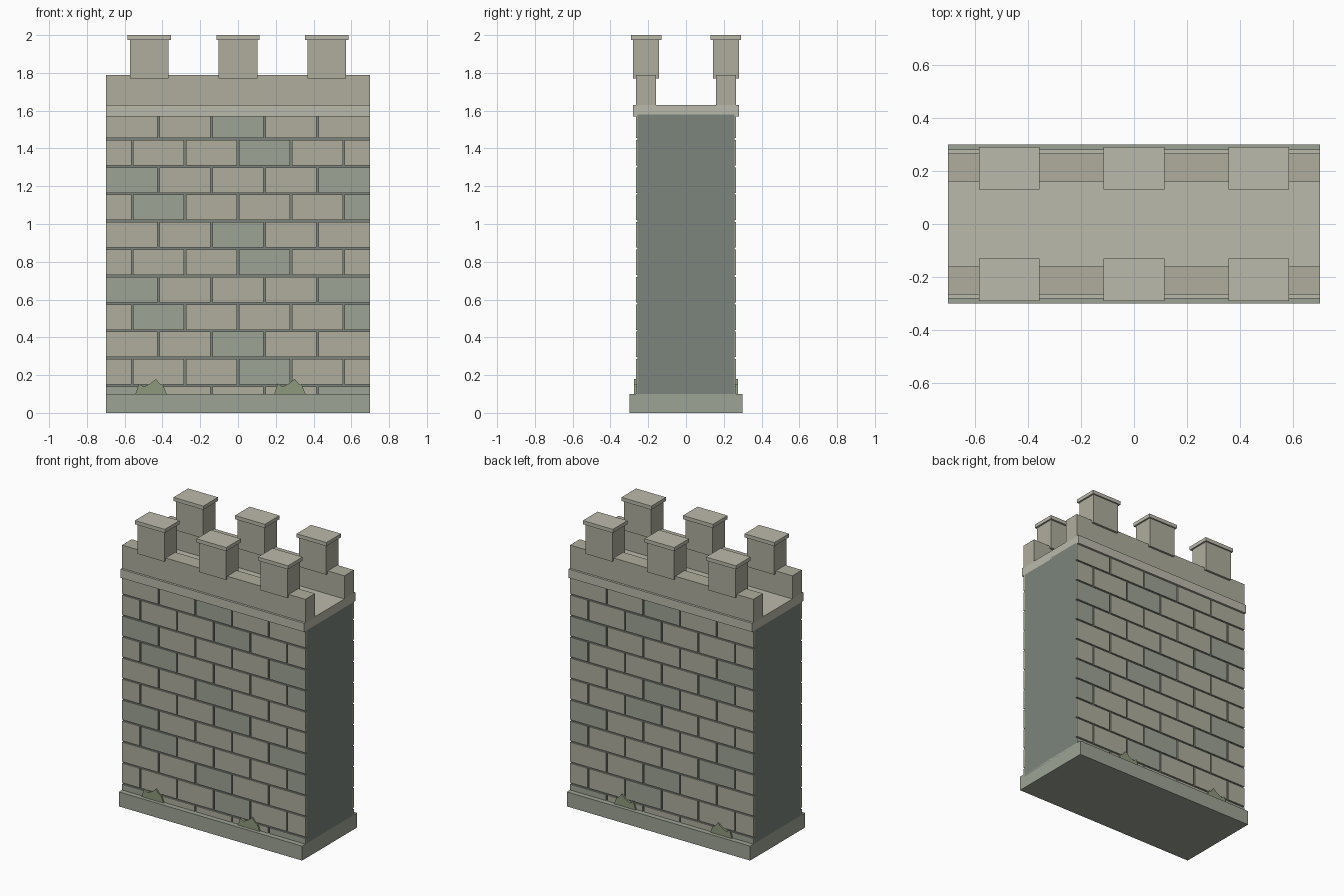
import bpy, bmesh

if "Cube" in bpy.data.objects:
    bpy.data.objects.remove(bpy.data.objects["Cube"])


def material(name, r, g, b):
    m = bpy.data.materials.new(name)
    m.diffuse_color = (r, g, b, 1)
    m.use_nodes = True
    m.node_tree.nodes["Principled BSDF"].inputs["Base Color"].default_value = m.diffuse_color
    return m


STONE = material("stone", 0.43, 0.42, 0.34)
TRIM = material("trim_stone", 0.50, 0.49, 0.41)
MOSSY = material("mossy_stone", 0.34, 0.37, 0.30)
MORTAR = material("mortar", 0.20, 0.23, 0.20)
GRASS = material("grass", 0.27, 0.32, 0.20)


def make_object(name, bm, mats):
    bmesh.ops.recalc_face_normals(bm, faces=bm.faces)
    me = bpy.data.meshes.new(name)
    bm.to_mesh(me)
    bm.free()
    for m in mats:
        me.materials.append(m)
    ob = bpy.data.objects.new(name, me)
    bpy.context.collection.objects.link(ob)
    return ob


def add_box(bm, x0, x1, y0, y1, z0, z1, mat=0):
    vs = bmesh.ops.create_cube(bm, size=1)["verts"]
    for v in vs:
        v.co.x = x1 if v.co.x > 0 else x0
        v.co.y = y1 if v.co.y > 0 else y0
        v.co.z = z1 if v.co.z > 0 else z0
    for f in {f for v in vs for f in v.link_faces}:
        f.material_index = mat


def box(name, x0, x1, y0, y1, z0, z1, mat):
    bm = bmesh.new()
    add_box(bm, x0, x1, y0, y1, z0, z1)
    return make_object(name, bm, [mat])


def mirror_y(ob):
    mod = ob.modifiers.new("front_to_back", "MIRROR")
    mod.use_axis = (False, True, False)
    mod.use_mirror_merge = False
    return ob


W = 0.70

# Plinth, mortar core and walkway slab
box("plinth", -W, W, -0.30, 0.30, 0, 0.10, MOSSY)
box("wall_core", -W, W, -0.257, 0.257, 0.08, 1.58, MORTAR)
box("walkway_slab", -W, W, -0.28, 0.28, 1.57, 1.63, TRIM)

# Staggered stone courses on both faces
LENGTH, HEIGHT, GAP = 0.28, 0.145, 0.005
bm = bmesh.new()
for row in range(11):
    z0 = max(row * HEIGHT + GAP, 0.09)
    z1 = min((row + 1) * HEIGHT - GAP, 1.572)
    start = -W if row % 2 == 0 else -W - LENGTH / 2
    for i in range(5 + row % 2):
        x0, x1 = start + i * LENGTH, start + (i + 1) * LENGTH
        x0 = -W if x0 <= -W + 1e-4 else x0 + GAP
        x1 = W if x1 >= W - 1e-4 else x1 - GAP
        add_box(bm, x0, x1, -0.265, -0.25, z0, z1, int((row + i) % 4 == 0))
mirror_y(make_object("stone_courses", bm, [STONE, MOSSY]))

# Parapets
mirror_y(box("parapet", -W, W, -0.265, -0.16, 1.625, 1.79, STONE))

# Merlons with overhanging caps
merlons, caps = bmesh.new(), bmesh.new()
for x in (-0.47, 0, 0.47):
    add_box(merlons, x - 0.103, x + 0.103, -0.28, -0.143, 1.77, 1.98)
    add_box(caps, x - 0.114, x + 0.114, -0.29, -0.13, 1.975, 2.0)
mirror_y(make_object("merlons", merlons, [STONE]))
mirror_y(make_object("merlon_caps", caps, [TRIM]))

# Jagged grass tufts at the foot of the wall
TUFT = [(-0.085, 0.095), (-0.065, 0.155), (-0.04, 0.138), (-0.005, 0.155),
        (0.025, 0.18), (0.05, 0.15), (0.062, 0.15), (0.085, 0.095)]
bm = bmesh.new()
for x in (-0.46, 0.275):
    face = bm.faces.new([bm.verts.new((x + px, -0.275, pz)) for px, pz in TUFT])
    ext = bmesh.ops.extrude_face_region(bm, geom=[face], use_keep_orig=True)
    for g in ext["geom"]:
        if isinstance(g, bmesh.types.BMVert):
            g.co.y = -0.26
mirror_y(make_object("grass_tufts", bm, [GRASS]))
